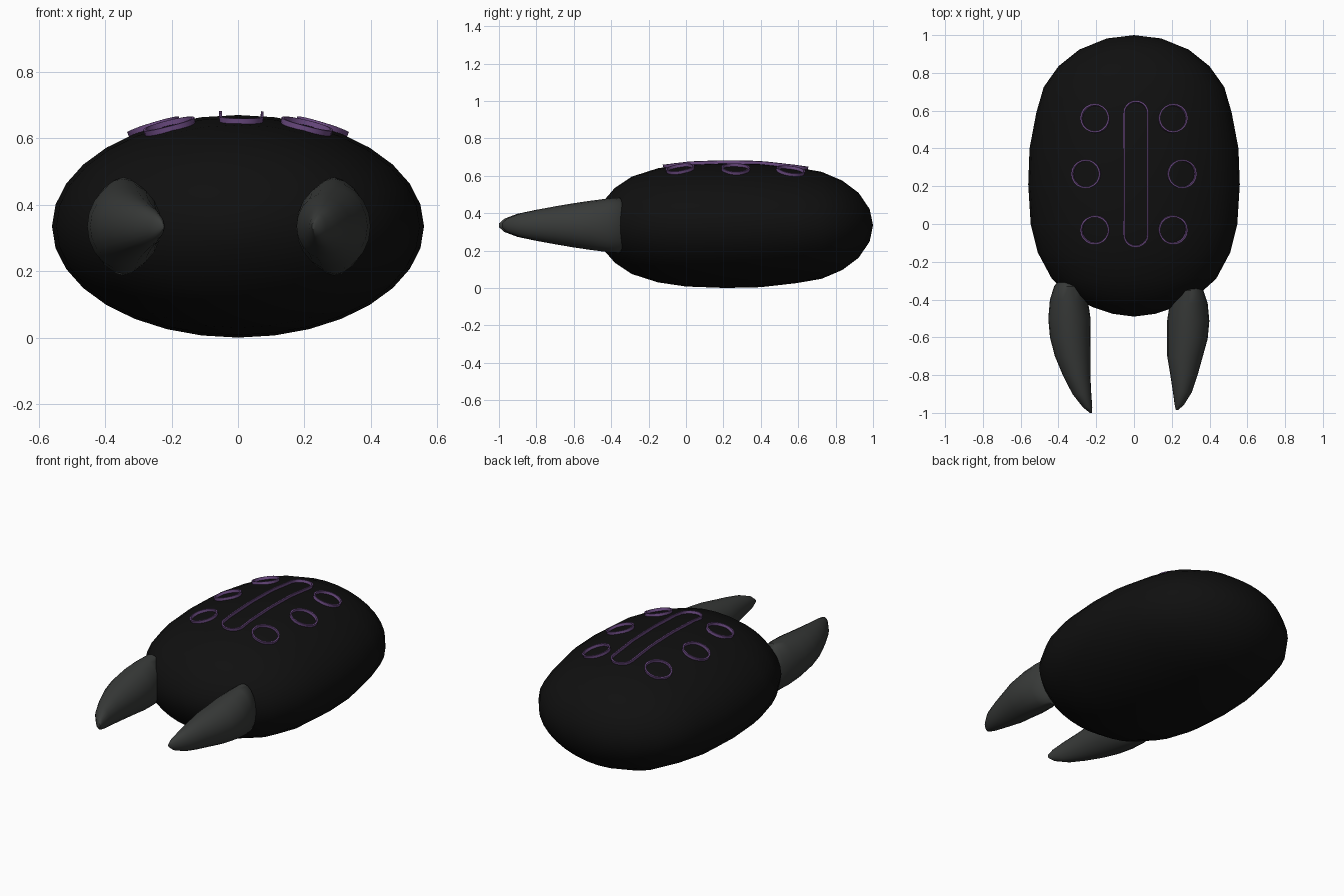
import bpy, bmesh, math
from mathutils import Vector

if "Cube" in bpy.data.objects:
    bpy.data.objects.remove(bpy.data.objects["Cube"])


def material(name, rgb):
    m = bpy.data.materials.new(name)
    m.diffuse_color = (*rgb, 1)
    m.use_nodes = True
    m.node_tree.nodes["Principled BSDF"].inputs["Base Color"].default_value = m.diffuse_color
    return m


BLACK = material("black shell", (0.005, 0.005, 0.005))
GREY = material("dark grey horn", (0.04, 0.043, 0.041))
PURPLE = material("purple marking", (0.16, 0.075, 0.24))


def finish(bm, name, mat, angle):
    bmesh.ops.recalc_face_normals(bm, faces=bm.faces)
    me = bpy.data.meshes.new(name)
    bm.to_mesh(me)
    bm.free()
    ob = bpy.data.objects.new(name, me)
    bpy.context.collection.objects.link(ob)
    me.materials.append(mat)
    bpy.ops.object.select_all(action='DESELECT')
    ob.select_set(True)
    bpy.context.view_layer.objects.active = ob
    bpy.ops.object.shade_smooth_by_angle(angle=math.radians(angle))
    return ob


def bridge(bm, a, b):
    n = len(a)
    for i in range(n):
        j = (i + 1) % n
        bm.faces.new((a[i], a[j], b[j], b[i]))


def loft(name, rings, sides, mat, angle):
    """Skin elliptical rings (y, centre x, half width, half height) along y."""
    bm = bmesh.new()
    loops = []
    for y, cx, rx, rz in rings:
        loops.append([bm.verts.new((cx + rx * math.cos(2 * math.pi * i / sides), y,
                                    MID + rz * math.sin(2 * math.pi * i / sides)))
                      for i in range(sides)])
    for a, b in zip(loops, loops[1:]):
        bridge(bm, a, b)
    for loop, end in ((loops[0], rings[0]), (loops[-1], rings[-1])):
        tip = bm.verts.new((end[1], end[0], MID))
        for i in range(sides):
            bm.faces.new((loop[i], loop[(i + 1) % sides], tip))
    bmesh.ops.remove_doubles(bm, verts=bm.verts, dist=0.0005)
    return finish(bm, name, mat, angle)


MID, HALF_W, HALF_H = 0.335, 0.56, 0.335

# Egg-shaped body: (y, half width)
PROFILE = [(1.0, 0.0001), (0.982, 0.145), (0.923, 0.29), (0.835, 0.4), (0.725, 0.478),
           (0.59, 0.517), (0.40, 0.553), (0.21, 0.56), (0.0, 0.547), (-0.15, 0.51),
           (-0.29, 0.435), (-0.38, 0.335), (-0.44, 0.22), (-0.476, 0.11), (-0.49, 0.0001)]
loft("body", [(y, 0, r, r * HALF_H / HALF_W) for y, r in PROFILE], 32, BLACK, 60)

# Curved front horns: (y, centre x, half width, half height)
HORN = [(-0.30, -0.35, 0.05, 0.10), (-0.33, -0.345, 0.078, 0.148), (-0.40, -0.345, 0.10, 0.143),
        (-0.50, -0.342, 0.112, 0.131), (-0.60, -0.338, 0.107, 0.117), (-0.70, -0.325, 0.094, 0.101),
        (-0.80, -0.304, 0.073, 0.083), (-0.90, -0.276, 0.05, 0.062), (-0.97, -0.246, 0.025, 0.036),
        (-1.0, -0.228, 0.006, 0.01)]
loft("left_horn", HORN, 20, GREY, 50)
right = []
for y, cx, rx, rz in HORN:
    t = (y + 1) / 0.7
    right.append((y + 0.015 - 0.04 * t, -cx - 0.055 * min(1, t * 2.5), rx, rz))
loft("right_horn", right, 20, GREY, 50)


def on_shell(x, y, lift):
    """Point above the body surface, raised along its normal."""
    for (y0, r0), (y1, r1) in zip(PROFILE, PROFILE[1:]):
        if y1 <= y <= y0:
            r = r0 + (r1 - r0) * (y0 - y) / (y0 - y1)
            break
    s = r / HALF_W
    z = HALF_H * math.sqrt(max(0, s * s - (x / HALF_W) ** 2))
    n = Vector((x / HALF_W ** 2, (y - 0.25) / 0.745 ** 2, z / HALF_H ** 2)).normalized()
    return Vector((x, y, MID + z)) + n * lift


def marking(name, cx, cy, radius, straight=0.0):
    """Thin raised band, round or stretched along y, following the shell."""
    def outline(r, lift):
        pts = []
        for end in (1, -1):
            for i in range(11):
                a = math.pi * i / 10 + (0 if end > 0 else math.pi)
                pts.append((cx + r * math.cos(a), cy + end * straight + r * math.sin(a)))
        if straight:
            for side, at in ((1, 22), (-1, 11)):
                mids = [(cx + side * r, cy - side * straight * (1 - k / 4)) for k in range(1, 8)]
                pts[at:at] = mids
        else:
            pts = pts[:10] + pts[11:21]
        return [bm.verts.new(on_shell(x, y, lift)) for x, y in pts]
    bm = bmesh.new()
    w = 0.004
    loops = [outline(radius - w, -0.015), outline(radius + w, -0.015),
             outline(radius + w, 0.015), outline(radius - w, 0.015)]
    for k in range(4):
        bridge(bm, loops[k], loops[(k + 1) % 4])
    finish(bm, name, PURPLE, 30)


# Six round markings and a long central one
for side, label in ((-1, "left"), (1, "right")):
    for x, y, place in ((0.205, 0.558, "rear"), (0.252, 0.265, "middle"), (0.205, -0.03, "front")):
        marking(f"{label}_{place}_marking", side * x, y, 0.072)
marking("centre_marking", 0.01, 0.265, 0.062, 0.32)
